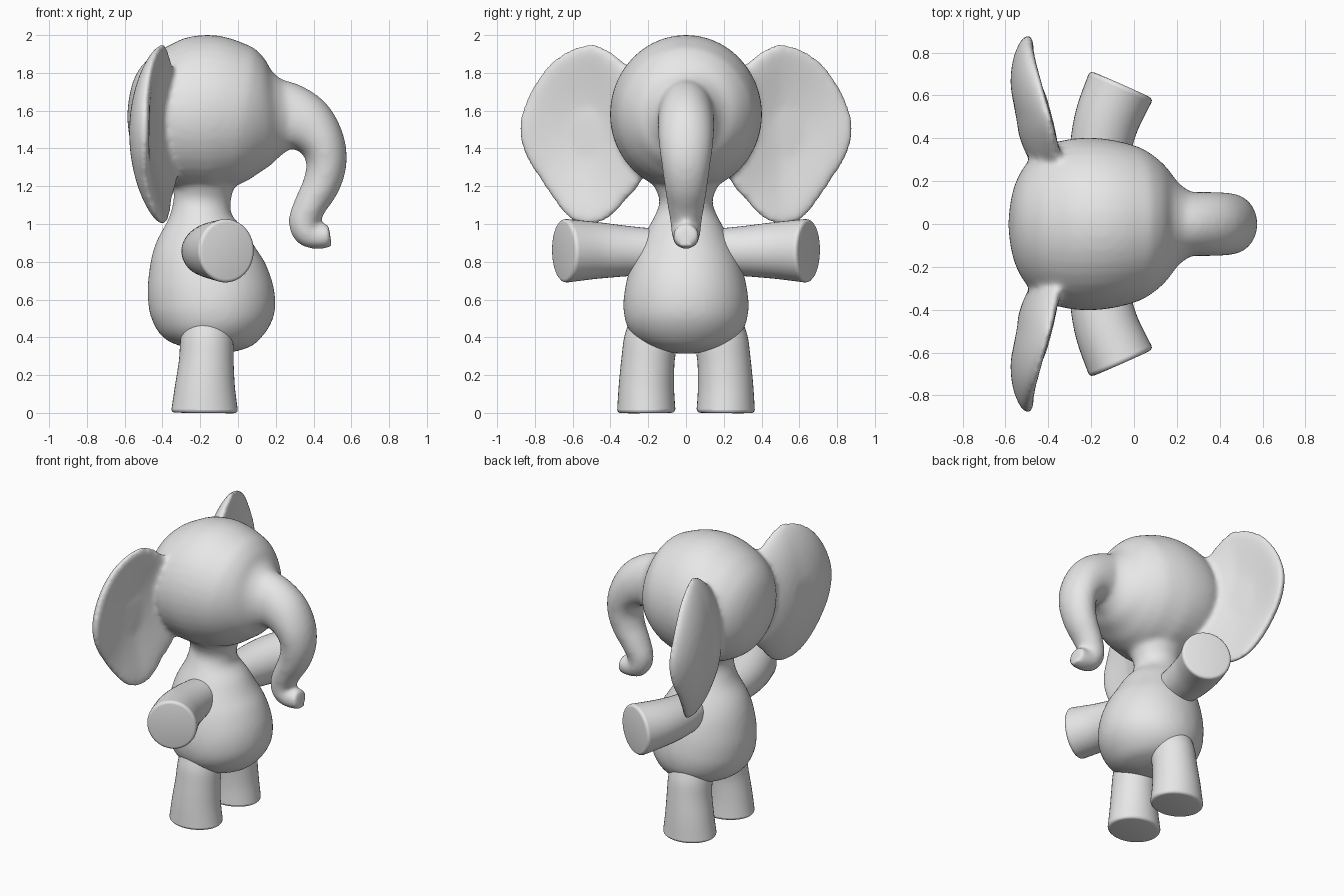
import bpy, bmesh, math
from mathutils import Vector

cube = bpy.data.objects.get("Cube")
if cube:
    bpy.data.objects.remove(cube, do_unlink=True)

grey = bpy.data.materials.new("soft_grey")
grey.use_nodes = True
grey.diffuse_color = (0.8, 0.8, 0.8, 1)
grey.node_tree.nodes["Principled BSDF"].inputs["Base Color"].default_value = (0.8, 0.8, 0.8, 1)


def spline(rows, steps, closed=False):
    """Catmull-Rom interpolation of rows of numbers."""
    pts = [Vector(r) for r in rows]
    n = len(pts)
    pick = (lambda i: pts[i % n]) if closed else (lambda i: pts[min(max(i, 0), n - 1)])
    out = []
    for i in range(n if closed else n - 1):
        a, b, c, d = (pick(i + k) for k in (-1, 0, 1, 2))
        for k in range(steps):
            t = k / steps
            out.append((b * 2 + (c - a) * t + (a * 2 - b * 5 + c * 4 - d) * t ** 2
                        + (b * 3 - a - c * 3 + d) * t ** 3) * 0.5)
    return out if closed else out + [pts[-1]]


def skin(bm, rings):
    """Bridge successive rings of points and cap both ends."""
    loops = [[bm.verts.new(p) for p in ring] for ring in rings]
    n = len(loops[0])
    for lo, hi in zip(loops, loops[1:]):
        for i in range(n):
            j = (i + 1) % n
            bm.faces.new((lo[i], lo[j], hi[j], hi[i]))
    bm.faces.new(loops[0])
    bm.faces.new(loops[-1])


def tube(bm, rows, axis, sides=40, steps=5):
    """Oval tube; each row is x, y, z, radius along axis, radius across it."""
    path = spline(rows, steps)
    rings = []
    for i, row in enumerate(path):
        ahead, behind = path[min(i + 1, len(path) - 1)], path[max(i - 1, 0)]
        tangent = Vector((ahead - behind)[:3])
        across = tangent.cross(axis).normalized()
        along = across.cross(tangent).normalized()
        turns = [2 * math.pi * k / sides for k in range(sides)]
        rings.append([Vector(row[:3]) + along * row[3] * math.cos(t)
                      + across * row[4] * math.sin(t) for t in turns])
    skin(bm, rings)


def finish(bm, name):
    bmesh.ops.recalc_face_normals(bm, faces=bm.faces)
    mesh = bpy.data.meshes.new(name)
    bm.to_mesh(mesh)
    bm.free()
    mesh.materials.append(grey)
    obj = bpy.data.objects.new(name, mesh)
    bpy.context.collection.objects.link(obj)
    bpy.ops.object.select_all(action='DESELECT')
    obj.select_set(True)
    bpy.context.view_layer.objects.active = obj
    bpy.ops.object.shade_smooth_by_angle(angle=math.radians(50))
    return obj


Y, Z = Vector((0, 1, 0)), Vector((0, 0, 1))
body = bmesh.new()

# Pear-shaped torso and neck: z, centre x, half width, half depth
torso = [(0.315, -0.12, 0.06, 0.06), (0.335, -0.12, 0.15, 0.14), (0.38, -0.12, 0.25, 0.235),
         (0.46, -0.125, 0.313, 0.305), (0.57, -0.135, 0.332, 0.335), (0.70, -0.16, 0.315, 0.325),
         (0.82, -0.18, 0.278, 0.288), (0.94, -0.19, 0.222, 0.235), (1.04, -0.195, 0.168, 0.168),
         (1.12, -0.19, 0.14, 0.152), (1.19, -0.185, 0.165, 0.16), (1.28, -0.18, 0.21, 0.18)]
tube(body, [(x, 0, z, w, d) for z, x, w, d in torso], Y)

# Round head tapering toward the trunk: x, centre z, half width, half height
head = [(-0.585, 1.57, 0.03, 0.03), (-0.575, 1.57, 0.11, 0.11), (-0.55, 1.57, 0.20, 0.20),
        (-0.50, 1.57, 0.285, 0.28), (-0.42, 1.57, 0.355, 0.345), (-0.30, 1.573, 0.397, 0.395),
        (-0.15, 1.585, 0.40, 0.417), (0.0, 1.577, 0.368, 0.382), (0.08, 1.57, 0.327, 0.342),
        (0.15, 1.565, 0.267, 0.277), (0.21, 1.565, 0.19, 0.217), (0.28, 1.565, 0.14, 0.165)]
tube(body, [(x, 0, z, w, h) for x, z, w, h in head], Y)

# Drooping trunk with a curled tip: x, z, half width, half thickness
trunk = [(0.12, 1.58, 0.16, 0.19), (0.25, 1.57, 0.15, 0.185), (0.365, 1.525, 0.15, 0.155),
         (0.445, 1.43, 0.145, 0.122), (0.468, 1.32, 0.13, 0.107), (0.442, 1.21, 0.115, 0.099),
         (0.388, 1.11, 0.10, 0.088), (0.35, 1.02, 0.085, 0.082), (0.365, 0.955, 0.077, 0.075),
         (0.42, 0.933, 0.071, 0.066), (0.488, 0.94, 0.068, 0.066)]
tube(body, [(x, 0, z, w, t) for x, z, w, t in trunk], Y)

# Large dished ears with blunt rims, thicker at the root: outline in y, z
ear_outline = [(0.22, 1.74), (0.33, 1.86), (0.47, 1.95), (0.60, 1.93), (0.72, 1.85),
               (0.82, 1.71), (0.885, 1.53), (0.855, 1.37), (0.77, 1.23), (0.69, 1.11),
               (0.61, 1.02), (0.50, 0.995), (0.41, 1.03), (0.32, 1.12), (0.23, 1.24), (0.18, 1.5)]
outline = spline(ear_outline, 4, closed=True)
middle = Vector((0.54, 1.48))
for side in (1, -1):
    rings = []
    for k in range(1, 24):
        turn = math.pi * k / 24
        ring = []
        for p in outline:
            y, z = middle + (p - middle) * math.sin(turn) ** 0.6
            bow = 0.1 * ((z - 1.48) / 0.47) ** 2 + 0.05 * ((y - 0.62) / 0.26) ** 2
            centre = -0.52 + bow - 0.09 * (y - 0.62)
            half = 0.055 + 0.15 * max(0, 0.5 - y)
            ring.append((centre + half * math.cos(turn), side * y, z))
        rings.append(ring)
    skin(body, rings)

# Fuse torso, head, trunk and ears into one soft skin
body_obj = finish(body, "body_head_trunk_and_ears")
fuse = body_obj.modifiers.new("fuse", 'REMESH')
fuse.mode = 'VOXEL'
fuse.voxel_size = 0.015
fuse.use_smooth_shade = True
soften = body_obj.modifiers.new("soften", 'SMOOTH')
soften.factor = 0.5
soften.iterations = 14


def limb(name, rows, axis):
    """Tapered limb with a slightly rounded flat end."""
    bm = bmesh.new()
    tube(bm, rows, axis)
    bmesh.ops.recalc_face_normals(bm, faces=bm.faces)
    rims = [e for e in bm.edges if e.calc_face_angle(0) > math.radians(60)]
    bmesh.ops.bevel(bm, geom=rims, offset=0.02, segments=3, profile=0.5, affect='EDGES')
    finish(bm, name)


for label, s in (("left", 1), ("right", -1)):
    # Arms reach out sideways, bending a little forward
    limb(label + "_arm", [(-0.17, s * 0.17, 0.855, 0.12, 0.12), (-0.16, s * 0.33, 0.857, 0.135, 0.14),
                          (-0.125, s * 0.49, 0.86, 0.152, 0.152), (-0.058, s * 0.65, 0.858, 0.17, 0.162)], Z)
    # Legs flare toward flat feet
    limb(label + "_leg", [(-0.165, s * 0.18, 0.54, 0.10, 0.11), (-0.165, s * 0.187, 0.40, 0.138, 0.138),
                          (-0.168, s * 0.202, 0.27, 0.141, 0.145), (-0.175, s * 0.21, 0.13, 0.147, 0.16),
                          (-0.177, s * 0.21, 0.0, 0.155, 0.178)], Y)
